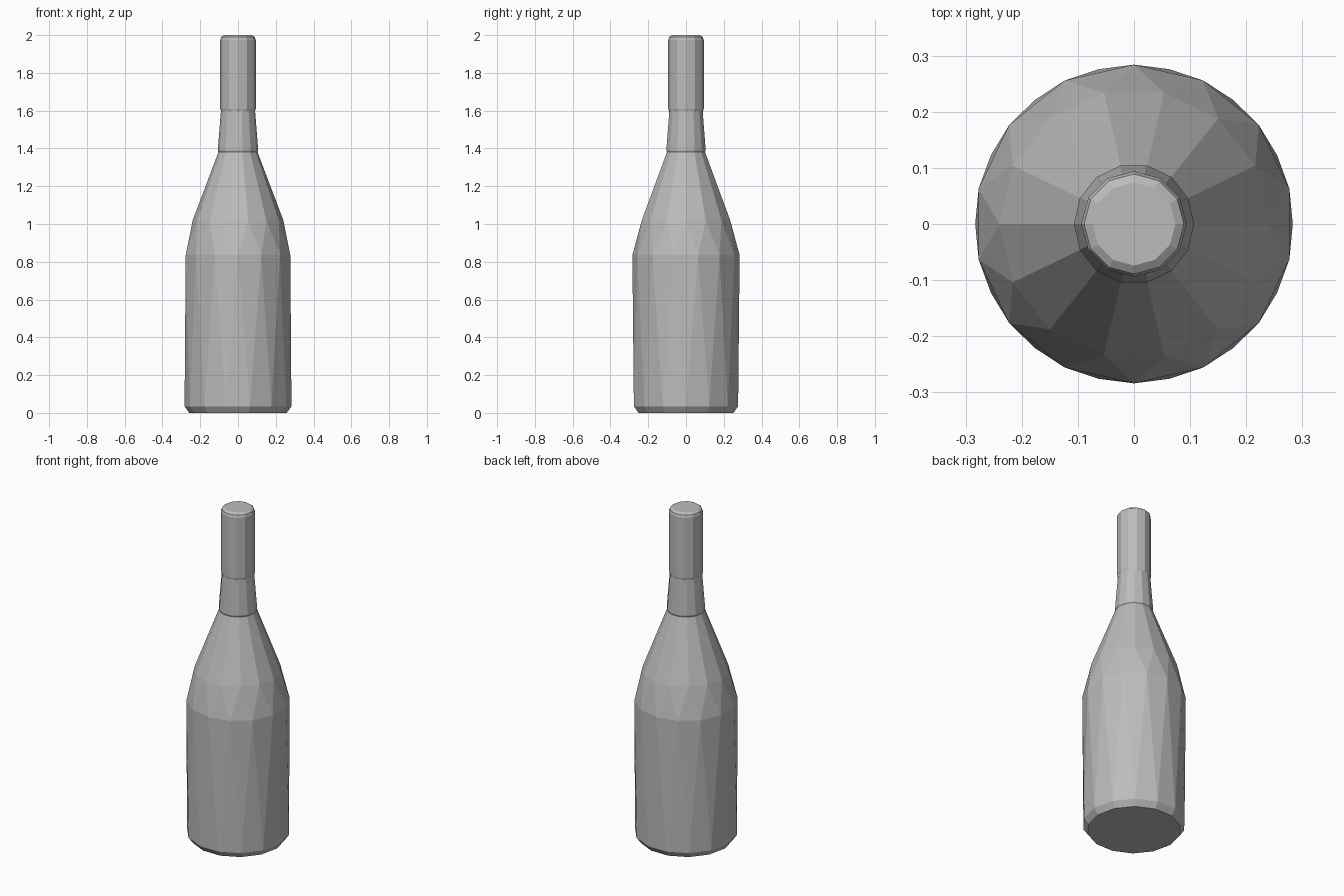
import bpy, bmesh
from math import sin, cos, tau

cube = bpy.data.objects.get("Cube")
if cube:
    bpy.data.objects.remove(cube, do_unlink=True)

glass = bpy.data.materials.new("grey")
glass.use_nodes = True
grey = (0.5, 0.5, 0.5, 1)
glass.diffuse_color = grey
glass.node_tree.nodes["Principled BSDF"].inputs["Base Color"].default_value = grey


def faceted_lathe(name, sides, profile):
    """Rings of (radius, height, phase in steps); a half-step phase gives triangles."""
    bm = bmesh.new()
    rings = []
    for r, z, phase in profile:
        angles = [tau * (i + phase) / sides for i in range(sides)]
        rings.append([bm.verts.new((r * cos(a), r * sin(a), z)) for a in angles])
    for k in range(len(rings) - 1):
        low, high = rings[k], rings[k + 1]
        staggered = profile[k][2] != profile[k + 1][2]
        ahead = profile[k + 1][2] > profile[k][2]
        for i in range(sides):
            j = (i + 1) % sides
            if not staggered:
                bm.faces.new((low[i], low[j], high[j], high[i]))
            elif ahead:
                bm.faces.new((low[i], low[j], high[i]))
                bm.faces.new((low[j], high[j], high[i]))
            else:
                bm.faces.new((low[i], high[j], high[i]))
                bm.faces.new((low[i], low[j], high[j]))
    bm.faces.new(rings[0][::-1])
    bm.faces.new(rings[-1])
    bmesh.ops.recalc_face_normals(bm, faces=bm.faces)
    mesh = bpy.data.meshes.new(name)
    bm.to_mesh(mesh)
    bm.free()
    mesh.materials.append(glass)
    obj = bpy.data.objects.new(name, mesh)
    bpy.context.collection.objects.link(obj)
    return obj


# Body with bevelled base, straight wall and two-step shoulder
faceted_lathe("bottle_body", 14, [
    (0.258, 0.0, 0), (0.283, 0.035, 0), (0.284, 0.835, 0.5),
    (0.24, 1.02, 0), (0.1, 1.39, 0)])

# Tapered lower neck
faceted_lathe("lower_neck", 14, [
    (0.102, 1.375, 0), (0.107, 1.39, 0), (0.09, 1.605, 0)])

# Straight foil sleeve with a rounded top
faceted_lathe("neck_sleeve", 12, [
    (0.088, 1.59, 0), (0.094, 1.61, 0), (0.094, 1.975, 0),
    (0.089, 1.99, 0), (0.074, 2.0, 0)])
